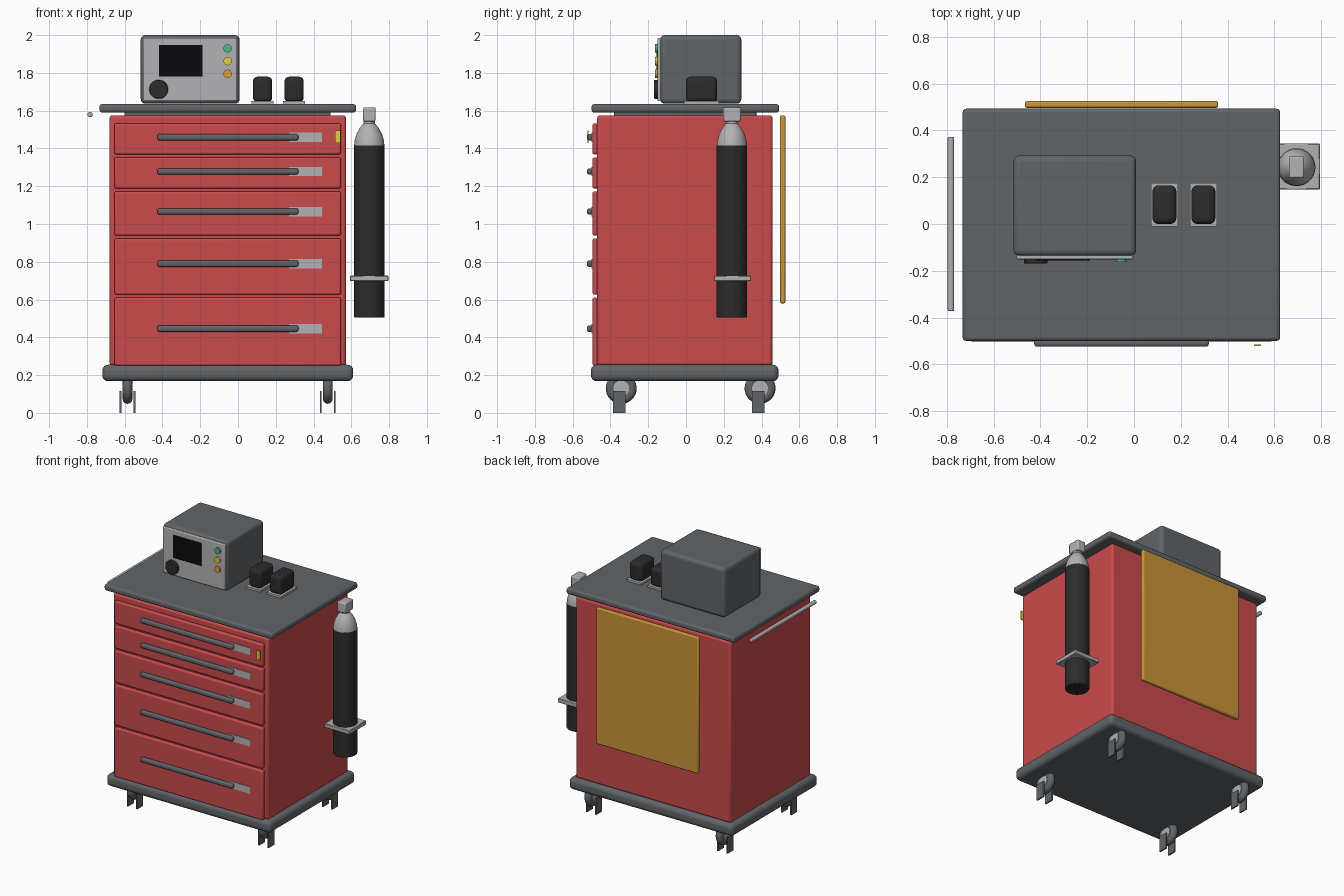
import bpy, math

if "Cube" in bpy.data.objects:
    bpy.data.objects.remove(bpy.data.objects["Cube"])


def material(name, rgb):
    m = bpy.data.materials.new(name)
    m.diffuse_color = (*rgb, 1)
    m.use_nodes = True
    m.node_tree.nodes["Principled BSDF"].inputs["Base Color"].default_value = m.diffuse_color
    return m


RED = material("red_paint", (0.60, 0.07, 0.075))
DARK = material("dark_grey", (0.12, 0.13, 0.14))
BLACK = material("black", (0.025, 0.025, 0.027))
SCREEN = material("screen_black", (0.003, 0.003, 0.004))
LIGHT = material("light_grey", (0.45, 0.45, 0.46))
ORANGE = material("board_orange", (0.60, 0.30, 0.04))
YELLOW = material("yellow", (0.75, 0.62, 0.05))
GREEN = material("green", (0.08, 0.48, 0.25))
AMBER = material("amber", (0.75, 0.36, 0.04))


def finish(o, name, mat, bevel=0.0, seg=3):
    o.name = name
    o.data.materials.append(mat)
    if bevel:
        b = o.modifiers.new("Bevel", "BEVEL")
        b.width, b.segments = bevel, seg
    bpy.ops.object.shade_smooth_by_angle(angle=math.radians(35))
    return o


def box(name, x, y, z, mat, bevel=0.0, seg=3):
    """Box from (min, max) ranges on each axis."""
    bpy.ops.mesh.primitive_cube_add(size=1, location=[sum(r) / 2 for r in (x, y, z)])
    o = bpy.context.object
    o.scale = [r[1] - r[0] for r in (x, y, z)]
    bpy.ops.object.transform_apply(location=False, rotation=False, scale=True)
    return finish(o, name, mat, bevel, seg)


def cyl(name, loc, r, depth, mat, axis="Z", bevel=0.0):
    rot = {"X": (0, math.pi / 2, 0), "Y": (math.pi / 2, 0, 0), "Z": (0, 0, 0)}[axis]
    bpy.ops.mesh.primitive_cylinder_add(vertices=32, radius=r, depth=depth, location=loc, rotation=rot)
    return finish(bpy.context.object, name, mat, bevel, 2)


def lathe(name, loc, profile, mat, n=32):
    """Revolve (radius, z) points round the z axis and cap both ends."""
    verts = [(r * math.cos(2 * math.pi * i / n), r * math.sin(2 * math.pi * i / n), z)
             for r, z in profile for i in range(n)]
    faces = [(k * n + i, k * n + (i + 1) % n, (k + 1) * n + (i + 1) % n, (k + 1) * n + i)
             for k in range(len(profile) - 1) for i in range(n)]
    faces += [tuple(reversed(range(n))), tuple(range(len(verts) - n, len(verts)))]
    me = bpy.data.meshes.new(name)
    me.from_pydata(verts, [], faces)
    o = bpy.data.objects.new(name, me)
    o.location = loc
    bpy.context.collection.objects.link(o)
    bpy.ops.object.select_all(action="DESELECT")
    o.select_set(True)
    bpy.context.view_layer.objects.active = o
    return finish(o, name, mat)


# Cabinet, base bumper and worktop
box("cabinet_body", (-0.68, 0.572), (-0.47, 0.458), (0.25, 1.575), RED, 0.015)
box("base_bumper", (-0.718, 0.61), (-0.503, 0.49), (0.168, 0.255), DARK, 0.03, 4)
box("worktop_neck", (-0.60, 0.49), (-0.38, 0.37), (1.57, 1.595), DARK)
box("worktop", (-0.733, 0.625), (-0.5, 0.493), (1.59, 1.635), DARK, 0.015)

# Drawers with bar handles and label plates: (bottom, top, handle height)
drawers = [(1.369, 1.533, 1.459), (1.188, 1.353, 1.278), (0.939, 1.172, 1.066),
           (0.626, 0.923, 0.79), (0.25, 0.61, 0.446)]
for i, (z0, z1, h) in enumerate(drawers, 1):
    box(f"drawer_{i}", (-0.654, 0.545), (-0.495, -0.465), (z0, z1), RED, 0.01)
    box(f"drawer_handle_{i}", (-0.427, 0.32), (-0.525, -0.494), (h - 0.017, h + 0.017), DARK, 0.012)
    box(f"drawer_label_{i}", (0.27, 0.445), (-0.499, -0.494), (h - 0.025, h + 0.025), LIGHT)
box("security_seal", (0.513, 0.543), (-0.522, -0.515), (1.43, 1.495), YELLOW)

# Casters: tyre, hub and two fork plates
for side, cx in (("left", -0.585), ("right", 0.475)):
    for end, cy in (("front", -0.343), ("back", 0.392)):
        tag = f"{end}_{side}"
        bpy.ops.mesh.primitive_torus_add(location=(cx, cy, 0.13), rotation=(0, math.pi / 2, 0),
                                         major_radius=0.056, minor_radius=0.026,
                                         major_segments=32, minor_segments=12)
        finish(bpy.context.object, f"caster_tyre_{tag}", DARK)
        cyl(f"caster_hub_{tag}", (cx, cy, 0.13), 0.042, 0.05, LIGHT, "X")
        for k, s in enumerate((-1, 1), 1):
            fx = cx + s * 0.037
            box(f"caster_fork_{tag}_{k}", (fx - 0.005, fx + 0.005),
                (cy - 0.043, cy + 0.024), (0, 0.117), DARK)

# Defibrillator monitor
box("monitor_case", (-0.515, 0.009), (-0.137, 0.293), (1.637, 2.0), DARK, 0.025, 4)
box("monitor_panel", (-0.503, -0.004), (-0.151, -0.13), (1.65, 1.985), LIGHT, 0.006, 2)
box("monitor_screen", (-0.417, -0.188), (-0.156, -0.145), (1.782, 1.947), SCREEN)
cyl("monitor_dial", (-0.42, -0.157, 1.713), 0.05, 0.024, BLACK, "Y", 0.004)
for i, (z, m) in enumerate(((1.93, GREEN), (1.862, YELLOW), (1.795, AMBER)), 1):
    cyl(f"monitor_button_{i}", (-0.055, -0.153, z), 0.022, 0.02, m, "Y")

# Paddles on their trays
for i, px in enumerate((0.13, 0.297), 1):
    box(f"paddle_tray_{i}", (px - 0.058, px + 0.058), (-0.01, 0.175), (1.63, 1.65), LIGHT)
    box(f"paddle_{i}", (px - 0.051, px + 0.051), (0.0, 0.165), (1.645, 1.78), BLACK, 0.025, 4)

# Oxygen cylinder with shoulder, valve and bracket
cx, cy = 0.695, 0.243
cyl("oxygen_cylinder", (cx, cy, 0.962), 0.081, 0.916, BLACK, "Z", 0.006)
lathe("oxygen_shoulder", (cx, cy, 0), [(0.08, 1.415), (0.078, 1.44), (0.068, 1.475), (0.052, 1.505),
                                      (0.035, 1.528), (0.03, 1.532), (0.03, 1.55)], LIGHT)
box("oxygen_valve", (cx - 0.033, cx + 0.033), (cy - 0.047, cy + 0.047), (1.542, 1.618), LIGHT, 0.008, 2)
box("oxygen_bracket", (0.592, 0.796), (0.147, 0.345), (0.697, 0.727), LIGHT, 0.004, 1)

# Back board and side push rail
box("back_board", (-0.467, 0.36), (0.497, 0.526), (0.58, 1.575), ORANGE, 0.008, 2)
cyl("push_rail", (-0.783, 0, 1.58), 0.014, 0.745, LIGHT, "Y", 0.005)
